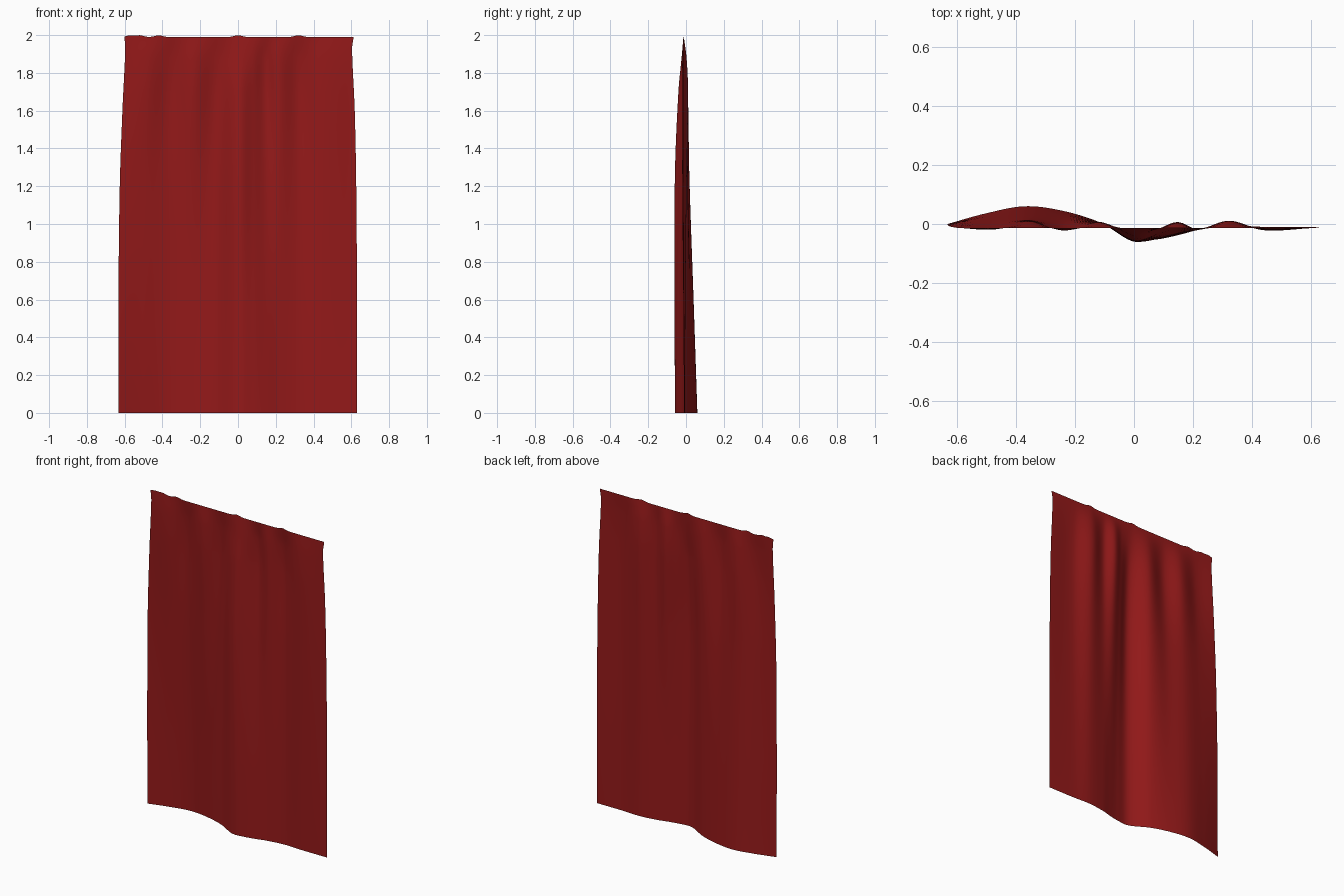
import bpy, bmesh, math

if "Cube" in bpy.data.objects:
    bpy.data.objects.remove(bpy.data.objects["Cube"])

# Cloth depth (y) across the width, at several heights
XS = [-0.63, -0.5, -0.37, -0.25, -0.12, 0.0, 0.08, 0.15, 0.22, 0.33, 0.45, 0.63]
ROWS = [
    (0.00, [0.000, 0.036, 0.060, 0.047, 0.008, -0.055, -0.052, -0.038, -0.020, -0.006, -0.010, -0.010]),
    (0.60, [-0.002, 0.022, 0.040, 0.029, 0.007, -0.058, -0.050, -0.032, -0.018, -0.003, -0.014, -0.010]),
    (1.25, [-0.008, 0.002, 0.018, 0.004, 0.006, -0.058, -0.036, -0.013, -0.016, 0.004, -0.019, -0.012]),
    (1.70, [-0.012, -0.017, 0.010, -0.020, 0.006, -0.040, -0.018, 0.006, -0.017, 0.011, -0.021, -0.013]),
    (1.88, [-0.013, -0.018, 0.000, -0.021, -0.002, -0.023, -0.016, 0.002, -0.018, 0.003, -0.018, -0.014]),
    (2.00, [-0.013] * 12),
]
# Side outline: height, left x, right x
SIDES_Z = [0.0, 0.6, 1.2, 1.6, 1.93, 2.0]
LEFT = [-0.633, -0.633, -0.626, -0.612, -0.597, -0.602]
RIGHT = [0.630, 0.630, 0.626, 0.618, 0.604, 0.612]


def spline(xs, ys, x):
    """Smooth curve through the points (cubic Hermite)."""
    n = len(xs)
    i = max(k for k in range(n - 1) if xs[k] <= x or k == 0)

    def slope(k):
        a, b = max(k - 1, 0), min(k + 1, n - 1)
        return (ys[b] - ys[a]) / (xs[b] - xs[a])
    h = xs[i + 1] - xs[i]
    t = min(max((x - xs[i]) / h, 0), 1)
    return ((2*t**3 - 3*t**2 + 1) * ys[i] + (t**3 - 2*t**2 + t) * h * slope(i)
            + (3*t**2 - 2*t**3) * ys[i + 1] + (t**3 - t**2) * h * slope(i + 1))


def top_bumps(x):
    """Little lifts where the cloth is held along the top edge."""
    return 0.009 * sum(math.exp(-((x - c) / 0.028) ** 2)
                       for c in (-0.57, -0.52, -0.42, 0.0, 0.32)) - 0.01


# Curtain sheet
NX, NZ = 120, 120
heights = [r[0] for r in ROWS]
bm = bmesh.new()
grid = []
for j in range(NZ + 1):
    z = 2.0 * j / NZ
    left, right = spline(SIDES_Z, LEFT, z), spline(SIDES_Z, RIGHT, z)
    line = []
    for i in range(NX + 1):
        u = i / NX
        x = left + (right - left) * u
        xr = -0.63 + 1.26 * u
        y = spline(heights, [spline(XS, r[1], xr) for r in ROWS], z)
        lift = top_bumps(x) * max(0, (z - 1.8) / 0.2) ** 2
        line.append(bm.verts.new((x, y, z + lift)))
    grid.append(line)
for j in range(NZ):
    for i in range(NX):
        bm.faces.new((grid[j][i], grid[j][i + 1], grid[j + 1][i + 1], grid[j + 1][i]))

mesh = bpy.data.meshes.new("curtain")
bm.to_mesh(mesh)
bm.free()
mesh.shade_smooth()
curtain = bpy.data.objects.new("curtain", mesh)
bpy.context.collection.objects.link(curtain)

# Red cloth
red = bpy.data.materials.new("red_cloth")
red.diffuse_color = (0.3, 0.01, 0.01, 1)
red.use_nodes = True
red.node_tree.nodes["Principled BSDF"].inputs["Base Color"].default_value = red.diffuse_color
mesh.materials.append(red)
